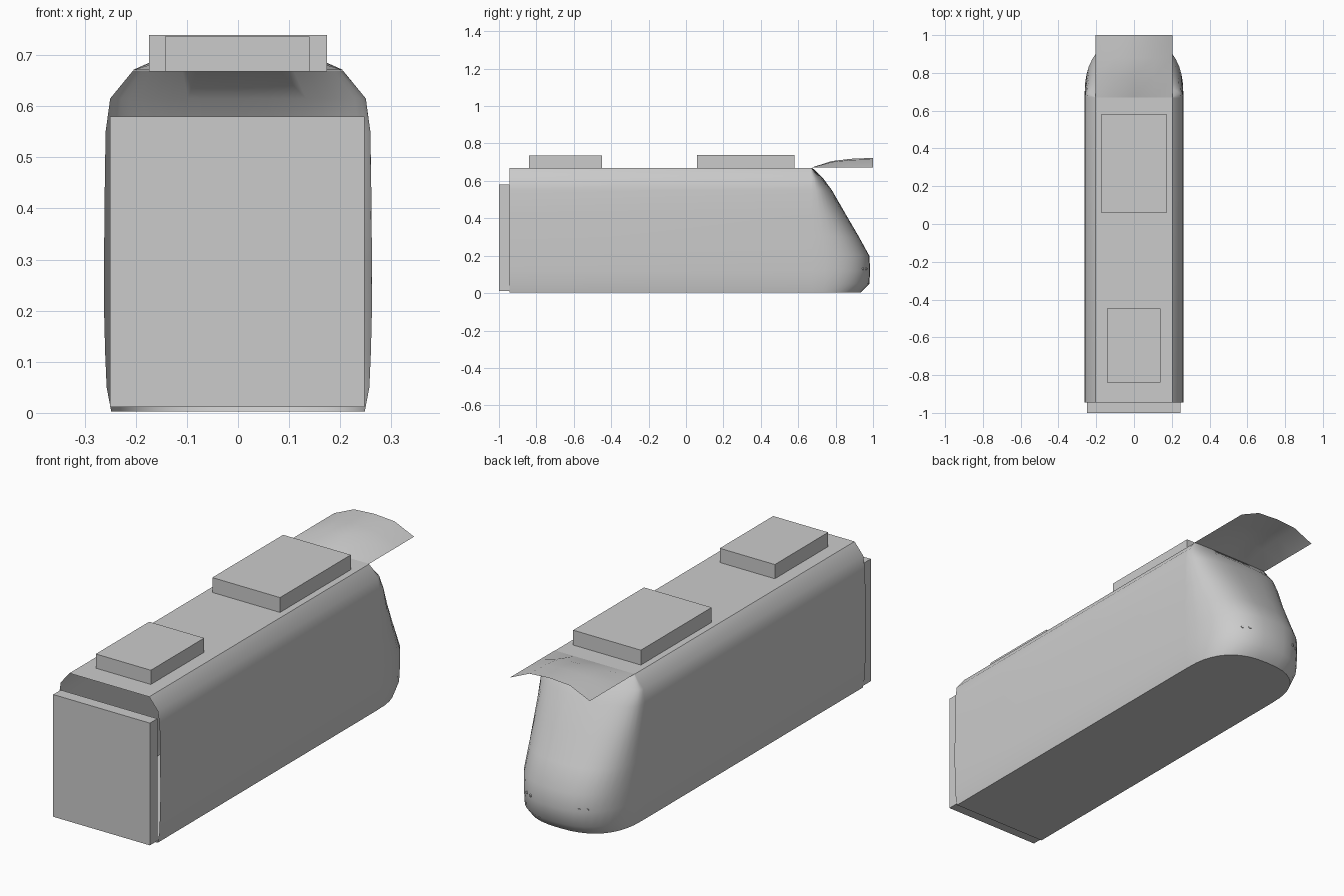
import bpy
import bmesh
import math
from mathutils import Vector

cube = bpy.data.objects.get("Cube")
if cube:
    bpy.data.objects.remove(cube)

grey = bpy.data.materials.new("plain_grey")
grey.use_nodes = True
GREY = (0.6, 0.6, 0.6, 1)
grey.diffuse_color = GREY
grey.node_tree.nodes["Principled BSDF"].inputs["Base Color"].default_value = GREY


def finish(name, bm, smooth=None):
    mesh = bpy.data.meshes.new(name)
    bm.to_mesh(mesh)
    bm.free()
    mesh.materials.append(grey)
    obj = bpy.data.objects.new(name, mesh)
    bpy.context.collection.objects.link(obj)
    if smooth:
        bpy.ops.object.select_all(action='DESELECT')
        obj.select_set(True)
        bpy.context.view_layer.objects.active = obj
        bpy.ops.object.shade_smooth_by_angle(angle=math.radians(smooth))
    return obj


def box(name, low, high):
    bm = bmesh.new()
    bmesh.ops.create_cube(bm, size=1)
    low, high = Vector(low), Vector(high)
    for v in bm.verts:
        v.co = (low + high) / 2 + v.co * (high - low)
    finish(name, bm)


def loft(bm, rows):
    grid = [[bm.verts.new(p) for p in row] for row in rows]
    for a, b in zip(grid, grid[1:]):
        for i in range(len(a) - 1):
            bm.faces.new((a[i], a[i + 1], b[i + 1], b[i]))
    return grid


# Shell: stacked U-shaped outlines, rounded at the nose and open at the front
REAR, OPEN = 0.67, -0.945
LEVELS = [  # height, half width, nose tip
    (0.003, 0.248, 0.935), (0.05, 0.257, 0.98), (0.12, 0.26, 0.985),
    (0.2, 0.262, 0.98), (0.3, 0.262, 0.925), (0.42, 0.261, 0.855),
    (0.55, 0.259, 0.78), (0.615, 0.25, 0.732), (0.67, 0.205, 0.675)]
STEPS = 20
POWER = 2 / 2.5


def outline(z, half, tip):
    row = [(half, OPEN, z)]
    for i in range(STEPS + 1):
        a = math.pi * i / STEPS
        c, s = math.cos(a), max(math.sin(a), 0)
        x = math.copysign(abs(c) ** POWER, c) * half
        row.append((x, REAR + (tip - REAR) * s ** POWER, z))
    return row + [(-half, OPEN, z)]


bm = bmesh.new()
rings = loft(bm, [outline(*level) for level in LEVELS])
bm.faces.new(list(reversed(rings[0])))
bm.faces.new(rings[-1])
finish("body_shell", bm, 45)

# Front panel and roof units
box("front_panel", (-0.25, -1, 0.012), (0.247, -0.945, 0.58))
box("large_roof_unit", (-0.174, 0.06, 0.668), (0.174, 0.58, 0.739))
box("small_roof_unit", (-0.143, -0.84, 0.668), (0.14, -0.448, 0.736))

# Arched sheet overhanging the nose
bm = bmesh.new()
arch = [(-0.205, 0), (-0.105, 0.86), (0, 1), (0.105, 0.86), (0.205, 0)]
rise = [(0.67, 0), (0.78, 0.035), (0.88, 0.047), (1.0, 0.052)]
loft(bm, [[(x, y, 0.671 + k * h) for x, k in arch] for y, h in rise])
finish("rear_visor", bm, 45)

# Pairs of small lamps on each side of the nose
for side, label in ((1, "left"), (-1, "right")):
    for n, x in enumerate((0.125, 0.155)):
        y = REAR + 0.315 * (1 - (x / 0.26) ** 2.5) ** 0.4
        bm = bmesh.new()
        bmesh.ops.create_cone(bm, cap_ends=True, segments=12,
                              radius1=0.007, radius2=0.007, depth=0.006)
        facing = Vector((side * 0.45, 0.9, 0)).to_track_quat('Z', 'Y')
        for v in bm.verts:
            v.co = facing @ v.co + Vector((side * x, y, 0.13))
        finish(f"{label}_lamp_{n + 1}", bm)
